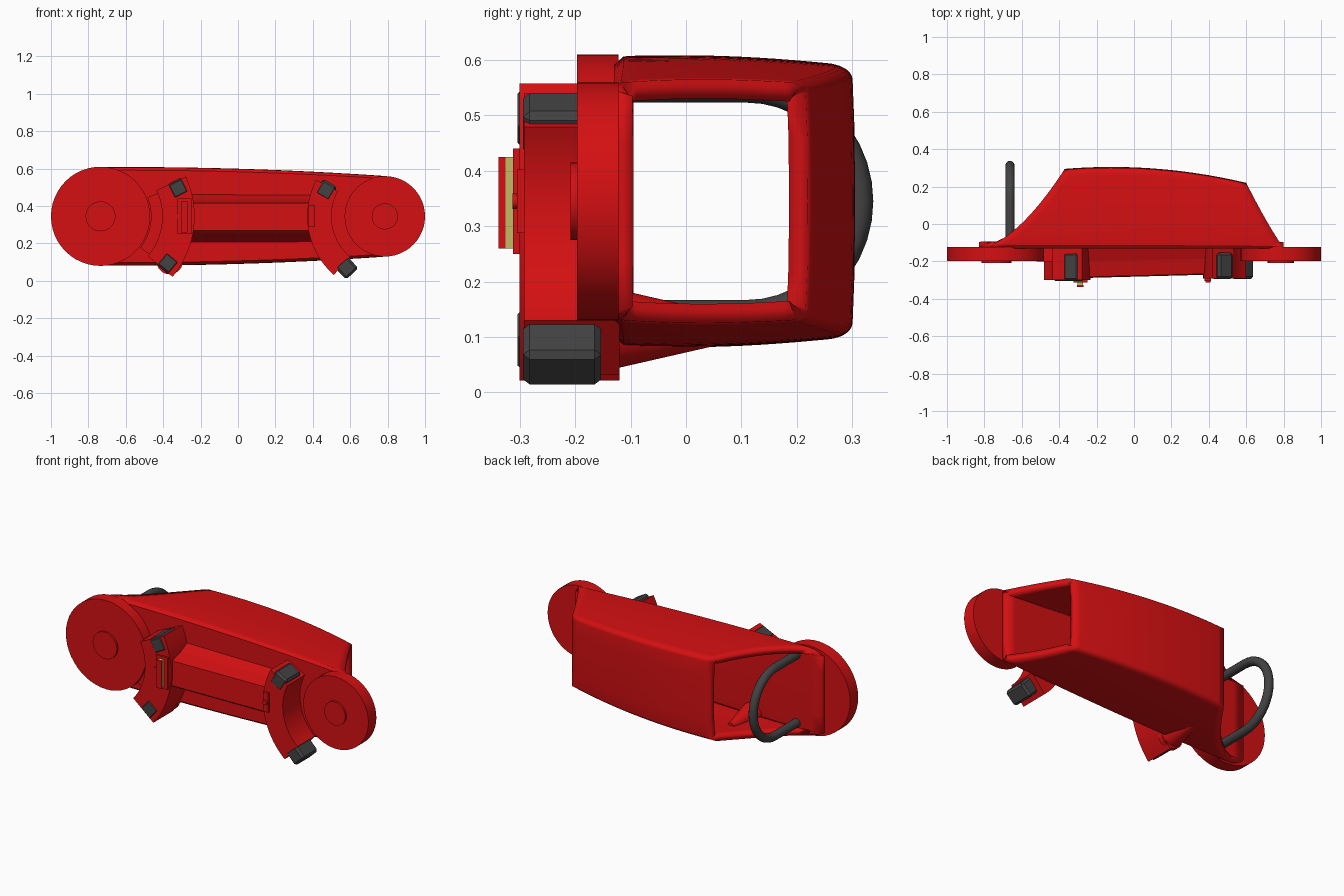
import bpy, bmesh, math
from mathutils import Vector

if "Cube" in bpy.data.objects:
    bpy.data.objects.remove(bpy.data.objects["Cube"])


def material(name, rgb):
    m = bpy.data.materials.new(name)
    m.use_nodes = True
    m.diffuse_color = (*rgb, 1)
    m.node_tree.nodes["Principled BSDF"].inputs["Base Color"].default_value = (*rgb, 1)
    return m


RED = material("red", (0.66, 0.005, 0.006))
DARK = material("dark_grey", (0.055, 0.055, 0.055))
KHAKI = material("khaki", (0.55, 0.5, 0.13))
MID_Z = 0.345
BIG, SMALL = (-0.735, 0.265), (0.785, 0.215)


def finish(ob, mat, smooth=True):
    ob.data.materials.append(mat)
    if smooth:
        bpy.ops.object.select_all(action="DESELECT")
        ob.select_set(True)
        bpy.context.view_layer.objects.active = ob
        bpy.ops.object.shade_smooth_by_angle(angle=math.radians(30))
    return ob


def from_bmesh(name, bm, mat, smooth=True):
    bmesh.ops.recalc_face_normals(bm, faces=bm.faces[:])
    me = bpy.data.meshes.new(name)
    bm.to_mesh(me)
    bm.free()
    ob = bpy.data.objects.new(name, me)
    bpy.context.collection.objects.link(ob)
    return finish(ob, mat, smooth)


def disc(name, x, z, r, y0, y1, mat=RED, back_r=None, sides=48):
    bpy.ops.mesh.primitive_cone_add(
        vertices=sides, radius1=r if back_r is None else back_r, radius2=r,
        depth=y1 - y0, location=(x, (y0 + y1) / 2, z), rotation=(math.pi / 2, 0, 0))
    ob = bpy.context.object
    ob.name = name
    return finish(ob, mat)


def block(name, x, z, w, h, y0, y1, mat, angle=0, bevel=0):
    bpy.ops.mesh.primitive_cube_add(size=1, location=(x, (y0 + y1) / 2, z))
    ob = bpy.context.object
    ob.name = name
    ob.scale = (w, y1 - y0, h)
    bpy.ops.object.transform_apply(location=False, rotation=False, scale=True)
    ob.rotation_euler.y = -math.radians(angle)
    if bevel:
        mod = ob.modifiers.new("Bevel", "BEVEL")
        mod.width, mod.segments = bevel, 1
    return finish(ob, mat, False)


def arc_bracket(name, cx, r0, r1, a0, a1, y0, y1):
    """Ring sector around a hub, extruded along y."""
    n = 20
    angles = [math.radians(a0 + (a1 - a0) * i / n) for i in range(n + 1)]
    path = [(r1, a) for a in angles] + [(r0, a) for a in reversed(angles)]
    bm = bmesh.new()
    face = bm.faces.new([bm.verts.new((cx + r * math.cos(a), y0, MID_Z + r * math.sin(a)))
                         for r, a in path])
    ext = bmesh.ops.extrude_face_region(bm, geom=[face])
    moved = [v for v in ext["geom"] if isinstance(v, bmesh.types.BMVert)]
    bmesh.ops.translate(bm, verts=moved, vec=(0, y1 - y0, 0))
    return from_bmesh(name, bm, RED)


# Hollow tapered shell, open at both slanted ends
FRONT_Y = -0.13


def back_y(x):
    return 0.305 - 0.164 * (max(x, -0.37) + 0.12) ** 2


def half_height(x):
    h = 0.265 - 0.025 * max(x + 0.6, 0) ** 2
    if x < BIG[0]:
        h = min(h, math.sqrt(max(BIG[1] ** 2 - (x - BIG[0]) ** 2, 0)))
    return h


def section():
    """Half outline as (depth fraction, height fraction), front to back."""
    pts = [(0, 0), (0, 0.5), (0, 0.93), (0.04, 0.985)]
    pts += [(0.06 + 0.84 * i / 12, 0.99 + 0.01 * math.sin(math.pi * i / 12) - 0.045 * (i / 12) ** 2)
            for i in range(13)]
    pts += [(0.9 + 0.09 * math.sin(a), 0.845 + 0.1 * math.cos(a))
            for a in (math.pi * k / 12 for k in range(1, 7))]
    pts += [(0.998, 0.5), (1, 0)]
    return pts


half = section()
outline = half + [(s, -h) for s, h in reversed(half[1:-1])]
bm = bmesh.new()
rings = []
steps = 24
for i in range(steps + 1):
    ring = []
    for s, h in outline:
        x0, x1 = -0.83 + 0.46 * s ** 0.6, 0.8 - 0.2 * s
        x = x0 + (x1 - x0) * i / steps
        y = FRONT_Y + s * (back_y(x) - FRONT_Y)
        ring.append(bm.verts.new((x, y, MID_Z + h * half_height(x))))
    rings.append(ring)
for a, b in zip(rings, rings[1:]):
    for j in range(len(a)):
        k = (j + 1) % len(a)
        bm.faces.new((a[j], a[k], b[k], b[j]))
shell = from_bmesh("shell", bm, RED)
wall = shell.modifiers.new("Wall", "SOLIDIFY")
wall.thickness, wall.offset = 0.035, -1

# Round end plates with raised bosses
for label, (x, r), boss in (("big", BIG, 0.08), ("small", SMALL, 0.07)):
    disc(label + "_end_plate", x, MID_Z, r, -0.197, -0.122)
    disc(label + "_boss", x, MID_Z, boss, -0.208, -0.19, sides=32)

# Front housing between the brackets
profile = [(-0.11, 0.47), (-0.2, 0.435), (-0.285, 0.415),
           (-0.29, 0.27), (-0.27, 0.255), (-0.11, 0.2)]
bm = bmesh.new()
ends = []
for x, depth in ((-0.32, 1), (0.45, 0.93)):
    ends.append([bm.verts.new((x, y * depth, z)) for y, z in profile])
    bm.faces.new(ends[-1])
for j in range(len(profile)):
    k = (j + 1) % len(profile)
    bm.faces.new((ends[0][j], ends[0][k], ends[1][k], ends[1][j]))
from_bmesh("front_housing", bm, RED, False)

# Curved brackets around the hubs, with a lower inner ledge
arc_bracket("left_hub_bracket", BIG[0], 0.33, 0.503, -40, 25, -0.3, -0.12)
arc_bracket("left_hub_ledge", BIG[0], 0.27, 0.34, -38, 22, -0.2, -0.12)
arc_bracket("right_hub_bracket", SMALL[0], 0.285, 0.415, 152, 229, -0.292, -0.12)

# Rounded fairing below the lower bracket end
disc("lower_fairing", -0.365, 0.105, 0.07, -0.155, -0.125)
disc("lower_fairing_taper", -0.365, 0.115, 0.072, -0.128, 0.1, back_r=0.02)

# Rubber bumper blocks on the bracket ends
for name, x, z, angle, y0 in (("upper_bumper_a", -0.32, 0.495, 27, -0.298),
                              ("lower_bumper_a", -0.375, 0.095, -40, -0.298),
                              ("upper_bumper_b", 0.47, 0.485, -30, -0.288),
                              ("lower_bumper_b", 0.58, 0.07, 43, -0.288)):
    block(name, x, z, 0.09, 0.09, y0 - 0.006, -0.153, DARK, angle, 0.012)

# Clamps and bolts on the brackets
block("clamp_base", -0.285, MID_Z, 0.075, 0.19, -0.312, -0.29, RED)
block("clamp_pad", -0.287, 0.342, 0.03, 0.165, -0.326, -0.31, KHAKI)
block("clamp_cap", -0.287, 0.342, 0.035, 0.165, -0.338, -0.326, RED)
block("small_clamp", 0.395, MID_Z, 0.035, 0.115, -0.305, -0.28, RED)
for name, x, y in (("clamp_bolt", -0.335, -0.306), ("small_clamp_bolt", 0.395, -0.313)):
    disc(name, x, MID_Z, 0.014, y, -0.29, sides=16)

# U-shaped tube handle
curve = bpy.data.curves.new("handle", "CURVE")
curve.dimensions = "3D"
curve.bevel_depth, curve.bevel_resolution = 0.025, 4
curve.use_fill_caps = True
bend, radius = 0.11, 0.203
path = [(-0.125, radius)]
path += [(bend + radius * math.cos(a), radius * math.sin(a))
         for a in (math.pi * (0.5 - i / 20) for i in range(21))]
path.append((-0.125, -radius))
spline = curve.splines.new("POLY")
spline.points.add(len(path) - 1)
for p, (y, z) in zip(spline.points, path):
    p.co = (-0.663, y, MID_Z + z, 1)
handle = bpy.data.objects.new("handle", curve)
bpy.context.collection.objects.link(handle)
curve.materials.append(DARK)
